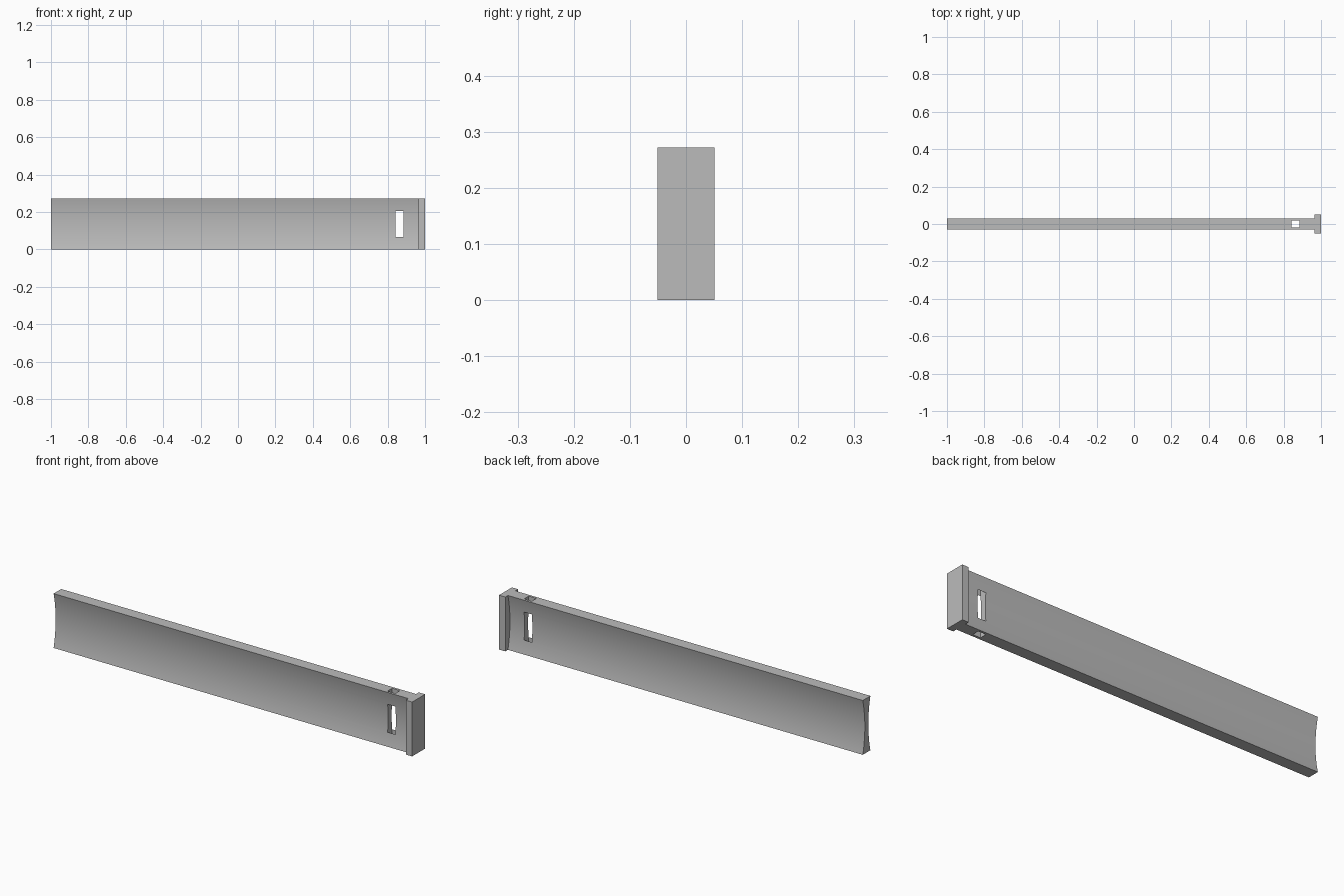
import bpy
import bmesh
import math

cube = bpy.data.objects.get("Cube")
if cube:
    bpy.data.objects.remove(cube, do_unlink=True)

HEIGHT = 0.272
EDGE, WAIST = 0.03, 0.014      # half thickness at the rims and at mid height
PLATE_X = 0.965
STEPS = 20

grey = bpy.data.materials.new("plain_grey")
grey.use_nodes = True
grey.diffuse_color = (0.5, 0.5, 0.5, 1)
grey.node_tree.nodes["Principled BSDF"].inputs["Base Color"].default_value = (0.5, 0.5, 0.5, 1)


def make_object(name, bm):
    bmesh.ops.recalc_face_normals(bm, faces=bm.faces)
    mesh = bpy.data.meshes.new(name)
    bm.to_mesh(mesh)
    bm.free()
    mesh.materials.append(grey)
    obj = bpy.data.objects.new(name, mesh)
    bpy.context.collection.objects.link(obj)
    return obj


def make_box(name, x0, x1, half_y, z0, z1):
    bm = bmesh.new()
    bmesh.ops.create_cube(bm, size=1)
    bmesh.ops.scale(bm, vec=(x1 - x0, 2 * half_y, z1 - z0), verts=bm.verts)
    bmesh.ops.translate(bm, vec=((x0 + x1) / 2, 0, (z0 + z1) / 2), verts=bm.verts)
    return make_object(name, bm)


# Long blade: a profile hollowed on both sides, extruded along x
sag = EDGE - WAIST
radius = ((HEIGHT / 2) ** 2 + sag ** 2) / (2 * sag)
sweep = math.asin(HEIGHT / 2 / radius)
side = []
for i in range(STEPS + 1):
    angle = sweep * (2 * i / STEPS - 1)
    side.append((WAIST + radius * (1 - math.cos(angle)), HEIGHT / 2 + radius * math.sin(angle)))
profile = side + [(-y, z) for y, z in reversed(side)]

bm = bmesh.new()
end = bm.faces.new([bm.verts.new((-1, y, z)) for y, z in profile])
extruded = bmesh.ops.extrude_face_region(bm, geom=[end], use_keep_orig=True)
moved = [v for v in extruded["geom"] if isinstance(v, bmesh.types.BMVert)]
bmesh.ops.translate(bm, vec=(1 + PLATE_X, 0, 0), verts=moved)
blade = make_object("blade", bm)

# Vertical slot, wider than the waist, so it also opens through both sides
cutter = make_box("slot_cutter", 0.841, 0.884, 0.0182, -0.1, HEIGHT + 0.1)
cutter.hide_render = True
cut = blade.modifiers.new("slot", "BOOLEAN")
cut.operation = "DIFFERENCE"
cut.solver = "EXACT"
cut.object = cutter
bpy.context.view_layer.objects.active = blade
bpy.ops.object.modifier_apply(modifier=cut.name)
bpy.data.objects.remove(cutter, do_unlink=True)

# End plate
make_box("end_plate", PLATE_X, 1, 0.051, 0, HEIGHT)

# Smooth hollows, sharp rims
bpy.ops.object.select_all(action="DESELECT")
blade.select_set(True)
bpy.context.view_layer.objects.active = blade
bpy.ops.object.shade_smooth_by_angle(angle=math.radians(30))
